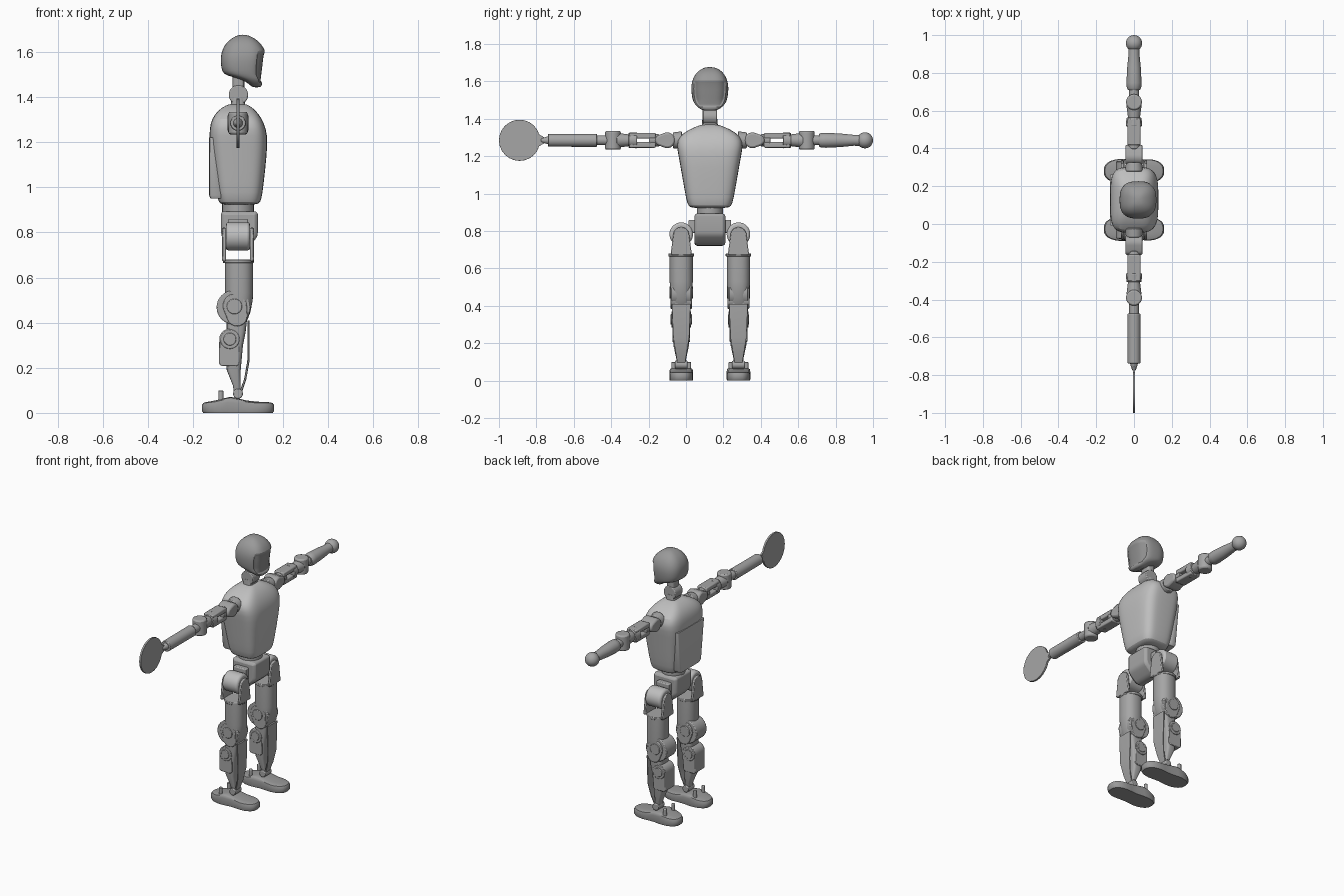
import bpy, bmesh
from math import sin, cos, pi, exp, radians, copysign

cube = bpy.data.objects.get("Cube")
if cube:
    bpy.data.objects.remove(cube, do_unlink=True)

MID = 0.1275      # body centre line in y
LEG = 0.153       # leg offset from the centre line
ARM_Z = 1.285
SEG = 32
parts = []


def material(name, v):
    m = bpy.data.materials.new(name)
    m.use_nodes = True
    m.diffuse_color = (v, v, v, 1)
    m.node_tree.nodes["Principled BSDF"].inputs["Base Color"].default_value = (v, v, v, 1)
    return m


LIGHT = material("light grey shell", 0.52)
GREY = material("mid grey limbs", 0.38)
DARK = material("dark grey covers", 0.32)
VISOR = material("visor grey", 0.27)


def place(axis, t, u, v):
    return {"z": (u, v, t), "y": (u, t, v), "x": (t, u, v)}[axis]


def finish(name, bm, mat, bevel=0.0, smooth=False):
    bmesh.ops.recalc_face_normals(bm, faces=bm.faces)
    me = bpy.data.meshes.new(name)
    bm.to_mesh(me)
    bm.free()
    me.materials.append(mat)
    ob = bpy.data.objects.new(name, me)
    bpy.context.collection.objects.link(ob)
    if bevel:
        b = ob.modifiers.new("soft_edges", "BEVEL")
        b.width, b.segments, b.angle_limit = bevel, 2, radians(40)
    if smooth:
        ob.modifiers.new("smooth_shell", "SUBSURF").levels = 1
        ob.modifiers["smooth_shell"].render_levels = 1
    parts.append(ob)
    return ob


def loft_mesh(axis, rows, n=2.0):
    """Rounded sections, each (t, centre u, centre v, radius u, radius v)."""
    bm = bmesh.new()
    rings = []
    for t, cu, cv, ru, rv in rows:
        ring = []
        for k in range(SEG):
            c, s = cos(2 * pi * k / SEG), sin(2 * pi * k / SEG)
            u = cu + ru * copysign(abs(c) ** (2 / n), c)
            v = cv + rv * copysign(abs(s) ** (2 / n), s)
            ring.append(bm.verts.new(place(axis, t, u, v)))
        rings.append(ring)
    for a, b in zip(rings, rings[1:]):
        for k in range(SEG):
            j = (k + 1) % SEG
            bm.faces.new((a[k], a[j], b[j], b[k]))
    bm.faces.new(rings[0])
    bm.faces.new(rings[-1])
    return bm


def loft(name, axis, rows, mat, n=2.0, bevel=0.0, smooth=False):
    return finish(name, loft_mesh(axis, rows, n), mat, bevel, smooth)


def spans(rows, cy):
    """Rows of (z, x min, x max, half width) to loft sections."""
    return [(z, (a + b) / 2, cy, (b - a) / 2, w) for z, a, b, w in rows]


def cyl(name, axis, c, r, half, mat, bevel=0.005):
    x, y, z = c
    t, u, v = {"z": (z, x, y), "y": (y, x, z), "x": (x, y, z)}[axis]
    return loft(name, axis, [(t - half, u, v, r, r), (t + half, u, v, r, r)], mat, bevel=bevel)


def tube(name, y0, y1, r0, r1, mat):
    return loft(name, "y", [(y0, 0, ARM_Z, r0, r0), (y1, 0, ARM_Z, r1, r1)], mat, bevel=0.004)


def hull(name, axis, t, half, points, mat, bevel=0.004):
    """Plate around circles given as (u, v, radius)."""
    bm = bmesh.new()
    for u, v, r in points:
        for k in range(24):
            a = 2 * pi * k / 24
            for side in (-half, half):
                bm.verts.new(place(axis, t + side, u + r * cos(a), v + r * sin(a)))
    res = bmesh.ops.convex_hull(bm, input=bm.verts)
    junk = [g for g in res["geom_interior"] if isinstance(g, bmesh.types.BMVert)]
    bmesh.ops.delete(bm, geom=junk, context="VERTS")
    bmesh.ops.dissolve_limit(bm, angle_limit=0.02, verts=bm.verts, edges=bm.edges)
    return finish(name, bm, mat, bevel)


def box(name, c, h, mat, bevel=0.006):
    bm = bmesh.new()
    bmesh.ops.create_cube(bm, size=2)
    for v in bm.verts:
        v.co = [c[i] + v.co[i] * h[i] for i in range(3)]
    return finish(name, bm, mat, bevel)


# Torso shell and back panel
loft("torso", "z", spans([
    (0.922, -0.07, 0.08, 0.095), (0.932, -0.085, 0.1, 0.115), (0.965, -0.095, 0.108, 0.126),
    (1.08, -0.11, 0.121, 0.146), (1.2, -0.127, 0.133, 0.167), (1.26, -0.127, 0.125, 0.179),
    (1.305, -0.116, 0.106, 0.168), (1.343, -0.088, 0.078, 0.112), (1.366, -0.05, 0.045, 0.055),
    (1.37, -0.03, 0.03, 0.03)], MID), LIGHT, n=4, smooth=True)
loft("back_panel", "z", spans([
    (0.95, -0.122, -0.07, 0.1), (0.965, -0.128, -0.07, 0.108), (1.22, -0.128, -0.1, 0.135)],
    MID), LIGHT, n=8)

# Head with recessed visor
head_rows = [
    (1.443, 0.065, 0.1, 0.03), (1.452, 0.055, 0.106, 0.052), (1.465, 0.04, 0.108, 0.068),
    (1.48, 0.01, 0.11, 0.082), (1.497, -0.055, 0.112, 0.09), (1.512, -0.072, 0.114, 0.095),
    (1.56, -0.078, 0.12, 0.101), (1.6, -0.075, 0.124, 0.097), (1.64, -0.055, 0.102, 0.079),
    (1.665, -0.023, 0.068, 0.05), (1.677, 0.005, 0.038, 0.02)]
bm = loft_mesh("z", spans(head_rows, MID), 2.7)
bmesh.ops.recalc_face_normals(bm, faces=bm.faces)
bm.faces.ensure_lookup_table()
face = [f for i, f in enumerate(bm.faces)
        if 2 <= i // SEG <= 6 and (i % SEG <= 4 or i % SEG >= 27)]
bmesh.ops.inset_region(bm, faces=face, thickness=0.004, depth=-0.009)
for f in face:
    f.material_index = 1
finish("head", bm, DARK, smooth=True).data.materials.append(VISOR)

# Neck
loft("neck_post", "z", [(1.41, 0.002, MID, 0.026, 0.036), (1.53, 0.002, MID, 0.026, 0.036)], GREY, n=4)
cyl("neck_joint", "y", (0.002, MID, 1.41), 0.043, 0.038, GREY)
loft("neck_base", "z", [(1.34, 0, MID, 0.035, 0.045), (1.4, 0, MID, 0.028, 0.04)], GREY, n=4)

# Waist and pelvis
cyl("waist_ring", "z", (0, MID, 0.905), 0.07, 0.025, GREY)
hull("pelvis", "y", MID, 0.083, [(-0.06, 0.878, 0.016), (0.072, 0.878, 0.016),
     (0.04, 0.80, 0.048), (0.005, 0.775, 0.054), (-0.03, 0.80, 0.045)], GREY, bevel=0.018)

for s, side in ((1, "left"), (-1, "right")):
    y = MID + s * LEG

    # Hip
    box(side + "_hip_bracket", (0, MID + s * 0.092, 0.825), (0.045, 0.022, 0.035), GREY)
    cyl(side + "_hip_cover", "x", (0, y, 0.783), 0.063, 0.054, LIGHT, 0.012)
    for x, end in ((0.062, "front"), (-0.062, "back")):
        hull(f"{side}_hip_fork_{end}", "x", x, 0.008,
             [(y, 0.778, 0.043), (y - 0.048, 0.68, 0.008), (y + 0.048, 0.68, 0.008)], GREY)

    # Thigh and knee
    cyl(side + "_thigh_collar", "z", (0.002, y, 0.672), 0.068, 0.008, GREY, 0.003)
    loft(side + "_thigh", "z", spans([
        (0.405, -0.03, 0.038, 0.05), (0.415, -0.035, 0.043, 0.055), (0.45, -0.045, 0.056, 0.057),
        (0.5, -0.055, 0.065, 0.06), (0.53, -0.058, 0.067, 0.062), (0.665, -0.058, 0.067, 0.062)], y), GREY, n=2.3)
    cyl(side + "_knee", "y", (-0.02, y, 0.468), 0.075, 0.052, GREY)
    hull(side + "_knee_link", "y", y, 0.058, [(-0.014, 0.475, 0.053), (-0.004, 0.43, 0.046)], GREY)
    cyl(side + "_knee_cap", "y", (-0.016, y, 0.472), 0.034, 0.062, GREY, 0.003)

    # Shin, ankle motor and front guard
    loft(side + "_shin", "z", spans([
        (0.075, -0.018, 0.012, 0.02), (0.12, -0.022, 0.011, 0.027), (0.19, -0.05, 0.012, 0.042),
        (0.3, -0.052, 0.022, 0.047), (0.36, -0.05, 0.034, 0.05), (0.43, -0.05, 0.042, 0.051)], y), GREY, n=4)
    hull(side + "_ankle_motor", "y", y, 0.048, [(-0.037, 0.327, 0.046),
         (-0.066, 0.225, 0.018), (-0.012, 0.225, 0.018)], GREY)
    cyl(side + "_motor_disc", "y", (-0.036, y, 0.327), 0.043, 0.053, GREY, 0.003)
    cyl(side + "_motor_cap", "y", (-0.036, y, 0.327), 0.028, 0.057, GREY, 0.003)
    loft(side + "_shin_guard", "z", spans([
        (0.075, 0.0, 0.012, 0.018), (0.15, 0.027, 0.037, 0.03), (0.23, 0.041, 0.051, 0.043),
        (0.41, 0.042, 0.052, 0.05)], y), GREY, n=5)

    # Ankle and foot
    cyl(side + "_ankle", "y", (0, y, 0.085), 0.022, 0.034, GREY)
    for p in (-1, 1):
        cyl(f"{side}_ankle_peg_{'inner' if p * s < 0 else 'outer'}", "z",
            (-0.076, y + p * 0.042, 0.075), 0.011, 0.024, GREY, 0.003)
    bm = loft_mesh("z", [(z, 0, y, 0.16 * k, 0.069 * k) for z, k in (
        (0, 0.96), (0.008, 1), (0.034, 1), (0.044, 0.96), (0.047, 0.88), (0.049, 0.6), (0.05, 0.25))], 2.7)
    for v in bm.verts:
        v.co.y = y + (v.co.y - y) * (1 - 0.17 * exp(-((v.co.x - 0.01) / 0.06) ** 2))
        v.co.z *= 1 + 0.4 * exp(-((v.co.x + 0.035) / 0.06) ** 2)
    finish(side + "_foot", bm, DARK)

    # Shoulder
    def at(d):
        return MID + s * d
    tube(side + "_shoulder_disc", at(0.15), at(0.198), 0.048, 0.042, GREY)
    hull(side + "_shoulder", "x", 0, 0.046, [(at(0.228), ARM_Z, 0.042), (at(0.262), ARM_Z, 0.03)], GREY, 0.01)

    # Slotted upper arm
    tube(side + "_upper_arm_root", at(0.27), at(0.325), 0.032, 0.036, GREY)
    for k, end in ((1, "top"), (-1, "bottom")):
        box(f"{side}_upper_arm_rail_{end}", (0, at(0.36), ARM_Z + k * 0.025),
            (0.034, 0.07, 0.015), GREY)
    tube(side + "_upper_arm_end", at(0.39), at(0.435), 0.043, 0.04, GREY)

    # Elbow
    tube(side + "_elbow_root", at(0.43), at(0.5), 0.031, 0.04, GREY)
    cyl(side + "_elbow", "z", (0, at(0.518), ARM_Z), 0.042, 0.05, GREY, 0.008)
    tube(side + "_wrist_collar", at(0.54), at(0.62), 0.027, 0.025, GREY)

# Left forearm and round hand
loft("left_forearm", "y", [(MID + d, 0, ARM_Z, r, r) for d, r in (
    (0.583, 0.032), (0.592, 0.038), (0.62, 0.04), (0.7, 0.036), (0.77, 0.029), (0.82, 0.03))], GREY)
bm = bmesh.new()
bmesh.ops.create_uvsphere(bm, u_segments=24, v_segments=16, radius=0.043)
bmesh.ops.translate(bm, verts=bm.verts, vec=(0, 0.957, ARM_Z))
finish("left_hand", bm, GREY)

# Right forearm and paddle
tube("right_forearm", -0.475, -0.738, 0.035, 0.034, GREY)
tube("paddle_socket", -0.735, -0.775, 0.022, 0.01, GREY)
hull("paddle", "x", 0, 0.006, [(-0.89, ARM_Z, 0.11)], GREY, 0.001)
hull("paddle_neck", "x", 0, 0.006, [(-0.755, ARM_Z, 0.012), (-0.81, ARM_Z, 0.04)], GREY, 0.001)

# Smooth shading with crisp edges
bpy.ops.object.select_all(action="DESELECT")
for ob in parts:
    ob.select_set(True)
bpy.context.view_layer.objects.active = parts[0]
bpy.ops.object.shade_smooth_by_angle(angle=radians(40))
